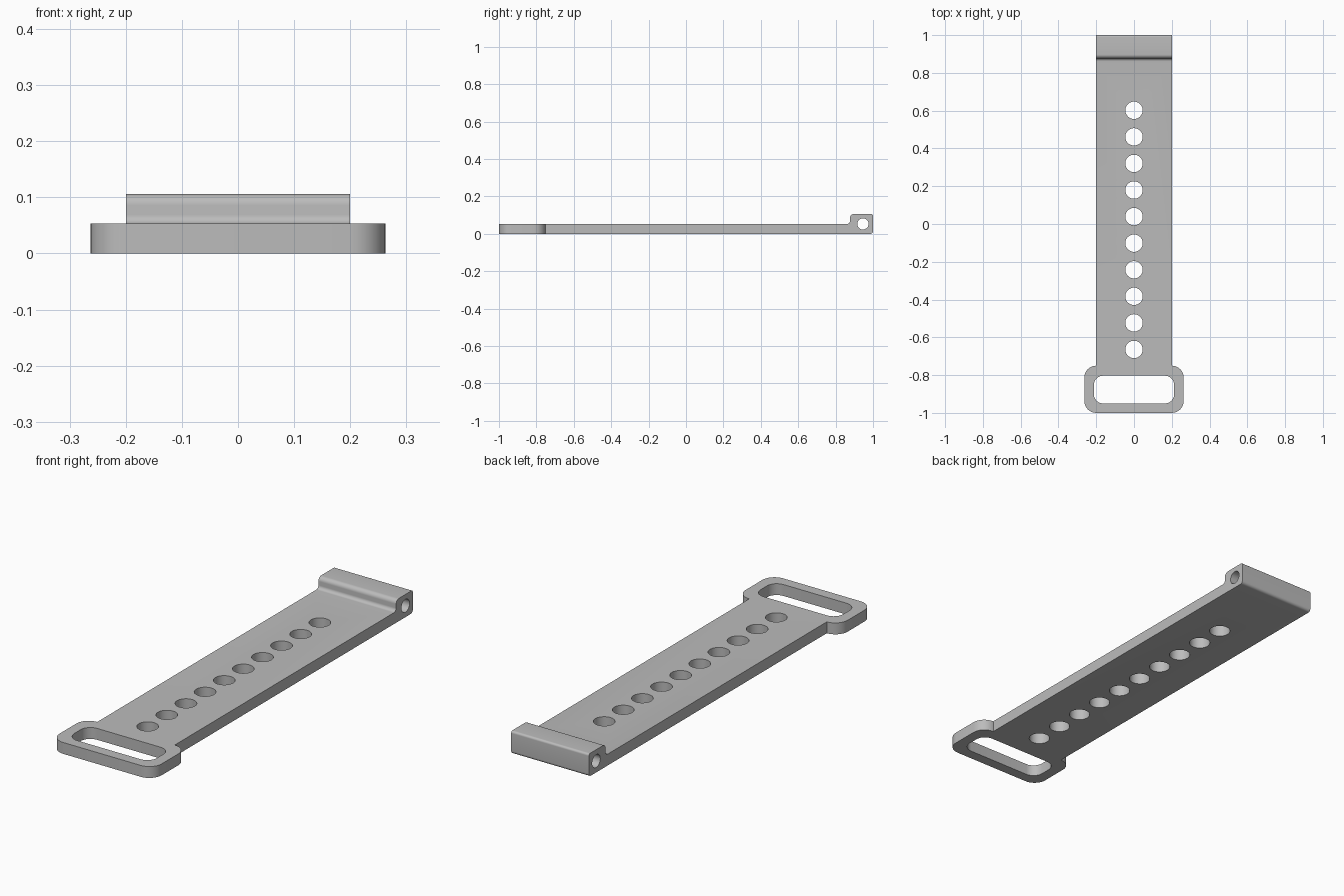
import bpy, bmesh
from math import sin, cos, pi, radians
from mathutils import Vector

cube = bpy.data.objects.get("Cube")
if cube:
    bpy.data.objects.remove(cube, do_unlink=True)

THICK = 0.053      # strap thickness
HALF_W = 0.2       # strap half width

grey = bpy.data.materials.new("mid grey")
grey.use_nodes = True
COLOUR = (0.5, 0.5, 0.5, 1)
grey.diffuse_color = COLOUR
grey.node_tree.nodes["Principled BSDF"].inputs["Base Color"].default_value = COLOUR


def rounded(corners, steps=8):
    """Outline through (u, v, radius) corners, each replaced by an arc."""
    points = []
    for i, (u, v, r) in enumerate(corners):
        p = Vector((u, v))
        if r == 0:
            points.append(p)
            continue
        a = (Vector(corners[i - 1][:2]) - p).normalized()
        b = (Vector(corners[(i + 1) % len(corners)][:2]) - p).normalized()
        centre = p + (a + b) * r
        for k in range(steps + 1):
            t = k / steps * pi / 2
            points.append(centre - b * r * cos(t) - a * r * sin(t))
    return points


def circle(u, v, r, n=40):
    return [Vector((u + r * cos(2 * pi * k / n), v + r * sin(2 * pi * k / n)))
            for k in range(n)]


def prism(name, outline, axis, low, high):
    """Extrude an outline along z (outline in x, y) or x (outline in y, z)."""
    bm = bmesh.new()
    place = (lambda p: (p.x, p.y, low)) if axis == "z" else (lambda p: (low, p.x, p.y))
    face = bm.faces.new([bm.verts.new(place(p)) for p in outline])
    top = bmesh.ops.extrude_face_region(bm, geom=[face])["geom"]
    shift = (0, 0, high - low) if axis == "z" else (high - low, 0, 0)
    bmesh.ops.translate(bm, vec=shift, verts=[g for g in top if isinstance(g, bmesh.types.BMVert)])
    bmesh.ops.recalc_face_normals(bm, faces=bm.faces)
    mesh = bpy.data.meshes.new(name)
    bm.to_mesh(mesh)
    bm.free()
    mesh.materials.append(grey)
    obj = bpy.data.objects.new(name, mesh)
    bpy.context.collection.objects.link(obj)
    return obj


def box(x, y0, y1, r):
    return rounded([(-x, y0, r), (x, y0, r), (x, y1, r), (-x, y1, r)])


def combine(target, tool, operation):
    mod = target.modifiers.new(operation, "BOOLEAN")
    mod.operation, mod.solver, mod.object = operation, "EXACT", tool
    bpy.ops.object.select_all(action="DESELECT")
    bpy.context.view_layer.objects.active = target
    target.select_set(True)
    bpy.ops.object.modifier_apply(modifier=mod.name)
    bpy.data.objects.remove(tool, do_unlink=True)


# Strap with raised hinge lug at the back, from its side profile
side = rounded([(-0.775, 0, 0), (1, 0, 0.014), (1, 0.106, 0.01),
                (0.877, 0.106, 0.02), (0.877, THICK, 0.016), (-0.775, THICK, 0)])
strap = prism("strap", side, "x", -HALF_W, HALF_W)

# Rounded buckle loop at the front and its slot
combine(strap, prism("buckle_loop", box(0.263, -1, -0.75, 0.063), "z", 0, THICK), "UNION")
combine(strap, prism("slot_cutter", box(0.213, -0.95, -0.803, 0.05), "z", -0.1, 0.2), "DIFFERENCE")

# Row of adjustment holes
for i in range(10):
    hole = circle(0, 0.602 - i * 0.1407, 0.046)
    combine(strap, prism("hole_cutter", hole, "z", -0.1, 0.2), "DIFFERENCE")

# Pin bore through the lug
combine(strap, prism("pin_cutter", circle(0.946, THICK, 0.03), "x", -0.4, 0.4), "DIFFERENCE")

bpy.ops.object.shade_smooth_by_angle(angle=radians(30))
